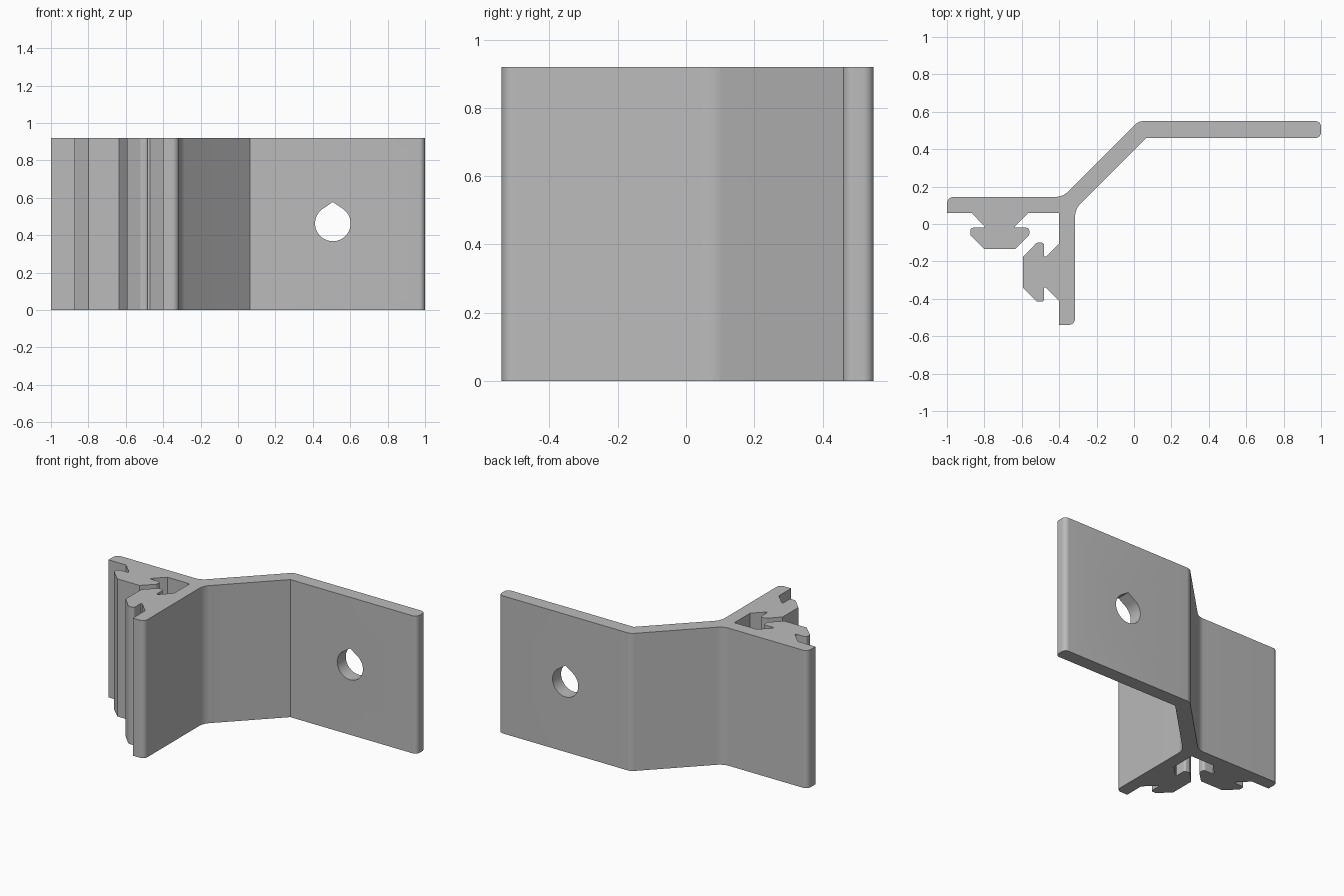
import bpy, bmesh, math
from mathutils import Vector

cube = bpy.data.objects.get("Cube")
if cube:
    bpy.data.objects.remove(cube, do_unlink=True)

HEIGHT = 0.92
OFFSET = 0.46  # the two rail plates mirror each other across y = x + OFFSET

grey = bpy.data.materials.new("plain_grey")
grey.use_nodes = True
colour = (0.5, 0.5, 0.5, 1)
grey.diffuse_color = colour
grey.node_tree.nodes["Principled BSDF"].inputs["Base Color"].default_value = colour


def fillet(corners, steps=8):
    """Round each (x, y, radius) corner of a closed outline with an arc."""
    outline = []
    for i, (x, y, radius) in enumerate(corners):
        p = Vector((x, y))
        if radius == 0:
            outline.append(p)
            continue
        a = (Vector(corners[i - 1][:2]) - p).normalized()
        b = (Vector(corners[(i + 1) % len(corners)][:2]) - p).normalized()
        half = a.angle(b) / 2
        centre = p + (a + b).normalized() * radius / math.sin(half)
        start = p + a * radius / math.tan(half) - centre
        end = p + b * radius / math.tan(half) - centre
        sweep = start.angle_signed(end)
        for k in range(steps + 1):
            t = -sweep * k / steps
            c, s = math.cos(t), math.sin(t)
            outline.append(centre + Vector((c * start.x - s * start.y,
                                            s * start.x + c * start.y)))
    return outline


def prism(name, points, direction):
    """Extrude a closed loop of 3D points into a solid."""
    bm = bmesh.new()
    face = bm.faces.new([bm.verts.new(p) for p in points])
    new = bmesh.ops.extrude_face_region(bm, geom=[face])["geom"]
    bmesh.ops.translate(bm, vec=direction,
                        verts=[v for v in new if isinstance(v, bmesh.types.BMVert)])
    bmesh.ops.recalc_face_normals(bm, faces=bm.faces)
    mesh = bpy.data.meshes.new(name)
    bm.to_mesh(mesh)
    bm.free()
    mesh.materials.append(grey)
    obj = bpy.data.objects.new(name, mesh)
    bpy.context.collection.objects.link(obj)
    return obj


# Rail plate with its T-shaped rail, from the outer bend round to the inner corner
rail_half = [
    (-0.38, 0.145, 0.1), (-1, 0.145, 0.035), (-1, 0.06, 0),
    (-0.87, 0.06, 0), (-0.8, -0.01, 0), (-0.8, -0.02, 0),
    (-0.875, -0.02, 0.015), (-0.875, -0.06, 0.015), (-0.8, -0.133, 0),
    (-0.635, -0.133, 0), (-0.56, -0.06, 0.015), (-0.56, -0.02, 0.015),
    (-0.635, -0.02, 0), (-0.635, -0.01, 0), (-0.565, 0.06, 0),
]
mirrored = [(y - OFFSET, x + OFFSET, r) for x, y, r in reversed(rail_half)]
# Sloping web and flat mounting flange
flange = [(0.065, 0.46, 0), (1, 0.46, 0.03), (1, 0.55, 0.03), (0.025, 0.55, 0.06)]
section = fillet(rail_half + [(-0.4, 0.06, 0.008)] + mirrored + flange)
bracket = prism("bracket", [(p.x, p.y, 0) for p in section], (0, 0, HEIGHT))

# Teardrop screw hole through the flange
radius, tip = 0.095, math.radians(34)
cx, cz, segments = 0.507, 0.463, 48
start, sweep = math.pi / 2 + tip, 2 * math.pi - 2 * tip
drop = [(cx + radius * math.cos(start + sweep * k / segments), 0.3,
         cz + radius * math.sin(start + sweep * k / segments))
        for k in range(segments + 1)]
drop.append((cx, 0.3, cz + radius / math.cos(tip)))
cutter = prism("hole_cutter", drop, (0, 0.5, 0))
cutter.hide_render = True

hole = bracket.modifiers.new("screw_hole", "BOOLEAN")
hole.object = cutter
hole.operation = "DIFFERENCE"
hole.solver = "EXACT"
bpy.ops.object.select_all(action="DESELECT")
bpy.context.view_layer.objects.active = bracket
bracket.select_set(True)
bpy.ops.object.modifier_apply(modifier=hole.name)
bpy.data.objects.remove(cutter, do_unlink=True)

bpy.ops.object.shade_smooth_by_angle(angle=math.radians(30))
